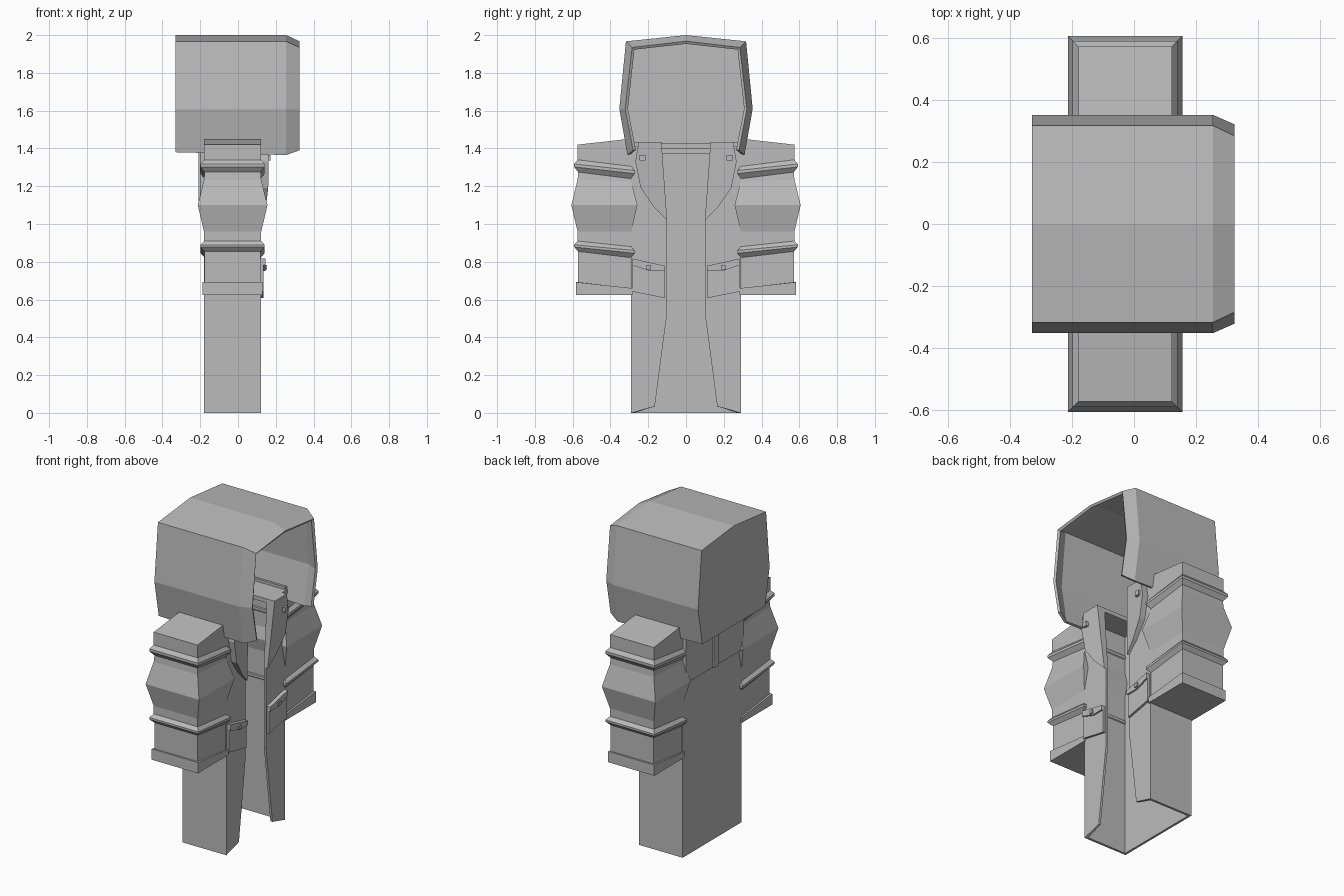
import bpy, bmesh

if "Cube" in bpy.data.objects:
    bpy.data.objects.remove(bpy.data.objects["Cube"])

grey = bpy.data.materials.new("cloth grey")
grey.diffuse_color = (0.5, 0.5, 0.5, 1)
grey.use_nodes = True
grey.node_tree.nodes["Principled BSDF"].inputs["Base Color"].default_value = grey.diffuse_color


def make(name, verts, faces, thickness=0):
    """Flat-shaded mesh with outward normals, optionally thickened inwards."""
    mesh = bpy.data.meshes.new(name)
    mesh.from_pydata(verts, [], faces)
    bm = bmesh.new()
    bm.from_mesh(mesh)
    bmesh.ops.recalc_face_normals(bm, faces=bm.faces)
    bm.to_mesh(mesh)
    bm.free()
    mesh.materials.append(grey)
    obj = bpy.data.objects.new(name, mesh)
    bpy.context.collection.objects.link(obj)
    if thickness:
        mod = obj.modifiers.new("thickness", 'SOLIDIFY')
        mod.thickness = thickness
        mod.offset = -1
        mod.use_even_offset = True
    return obj


def loft(rows, closed):
    """Verts and quads joining equal-length rows of points."""
    n = len(rows[0])
    verts = [p for r in rows for p in r]
    faces = []
    for i in range(len(rows) - 1):
        for j in range(n if closed else n - 1):
            k = (j + 1) % n
            faces.append((i * n + j, i * n + k, (i + 1) * n + k, (i + 1) * n + j))
    return verts, faces


def plate(name, outline, x0, x1):
    """Prism with a (y, z) outline between two x depths; x1 may be one per point."""
    n = len(outline)
    fronts = x1 if isinstance(x1, list) else [x1] * n
    rows = [[(x0, y, z) for y, z in outline],
            [(x, y, z) for x, (y, z) in zip(fronts, outline)]]
    verts, faces = loft(rows, True)
    return make(name, verts, faces + [tuple(range(n)), tuple(range(n, 2 * n))])


def rect(y0, y1, z0, z1):
    return [(y0, z0), (y1, z0), (y1, z1), (y0, z1)]


# Hood: open at the front and below, tapering at the front rim
def hood_row(x, half):
    return ([(x, -y, z) for y, z in half] + [(x, 0, half[-1][1] + 0.033)]
            + [(x, y, z) for y, z in reversed(half)])


wide = [(0.31, 1.38), (0.353, 1.61), (0.318, 1.967)]
front = [(0.31, 1.365), (0.353, 1.61), (0.318, 1.967)]
rim = [(0.28, 1.39), (0.322, 1.61), (0.285, 1.935)]
verts, faces = loft([hood_row(-0.33, wide), hood_row(0.255, front), hood_row(0.325, rim)], False)
make("hood", verts, faces + [tuple(range(7))], 0.016)

# Coat body: shell open down the front and at the hem
rows = []
for z, gap, lift in [(1.43, 0.13, 0), (1.02, 0.10, 0), (0.53, 0.10, 0), (0.0, 0.165, 0.035)]:
    rows.append([(0.122, -gap, z + lift), (0.122, -0.29, z), (-0.18, -0.29, z),
                 (-0.18, 0.29, z), (0.122, 0.29, z), (0.122, gap, z + lift)])
verts, faces = loft(rows, False)
make("coat_body", verts, faces, 0.014)

# Back collar, back yoke and its centre strip
plate("back_collar", rect(-0.14, 0.14, 1.37, 1.40), -0.17, -0.145)
plate("back_yoke", rect(-0.285, 0.285, 1.09, 1.39), -0.20, -0.175)
plate("back_strip", rect(-0.025, 0.025, 1.09, 1.39), -0.21, -0.175)

# Sleeve rings: outer-side height, inner-side height, outward bulge
rings = [(1.42, 1.452, 0), (1.34, 1.305, 0), (1.318, 1.283, 0.018), (1.302, 1.267, 0.018),
         (1.275, 1.24, -0.003), (1.235, 1.225, 0), (1.10, 1.10, 0.033), (0.96, 0.96, 0),
         (0.91, 0.88, 0), (0.89, 0.86, 0.018), (0.878, 0.845, 0.018), (0.855, 0.822, -0.003),
         (0.692, 0.66, -0.003), (0.692, 0.66, 0.008), (0.625, 0.625, 0.008)]

for side, s in (("left", -1), ("right", 1)):
    # Sleeve with folds and cuff
    rows = [[(-0.18 - e, s * (0.29 - e), zi), (0.123 + e, s * (0.29 - e), zi),
             (0.123 + e, s * (0.574 + e), zo), (-0.18 - e, s * (0.574 + e), zo)]
            for zo, zi, e in rings]
    verts, faces = loft(rows, True)
    last = len(verts)
    make(side + "_sleeve", verts, faces + [(0, 1, 2, 3), tuple(range(last - 4, last))])

    # Shoulder top
    plate(side + "_shoulder", [(s * y, z) for y, z in rect(0.13, 0.30, 1.41, 1.435)], -0.18, 0.13)

    # Lapel, thinning towards its lower tip, with a square button
    lapel = [(0.13, 1.435), (0.25, 1.435), (0.268, 1.33), (0.24, 1.19), (0.17, 1.09), (0.10, 1.02)]
    plate(side + "_lapel", [(s * y, z) for y, z in lapel], 0.118,
          [0.162, 0.162, 0.162, 0.16, 0.148, 0.135])
    plate(side + "_lapel_button", [(s * y, z) for y, z in rect(0.215, 0.245, 1.335, 1.365)], 0.155, 0.173)

    # Pocket, its flap and button
    pocket = [(0.11, 0.607), (0.283, 0.642), (0.283, 0.80), (0.11, 0.765)]
    flap = [(0.11, 0.75), (0.19, 0.75), (0.283, 0.782), (0.283, 0.817), (0.11, 0.778)]
    plate(side + "_pocket", [(s * y, z) for y, z in pocket], 0.118, 0.136)
    plate(side + "_pocket_flap", [(s * y, z) for y, z in flap], 0.118, 0.146)
    plate(side + "_pocket_button", [(s * y, z) for y, z in rect(0.185, 0.21, 0.76, 0.782)], 0.14, 0.154)
